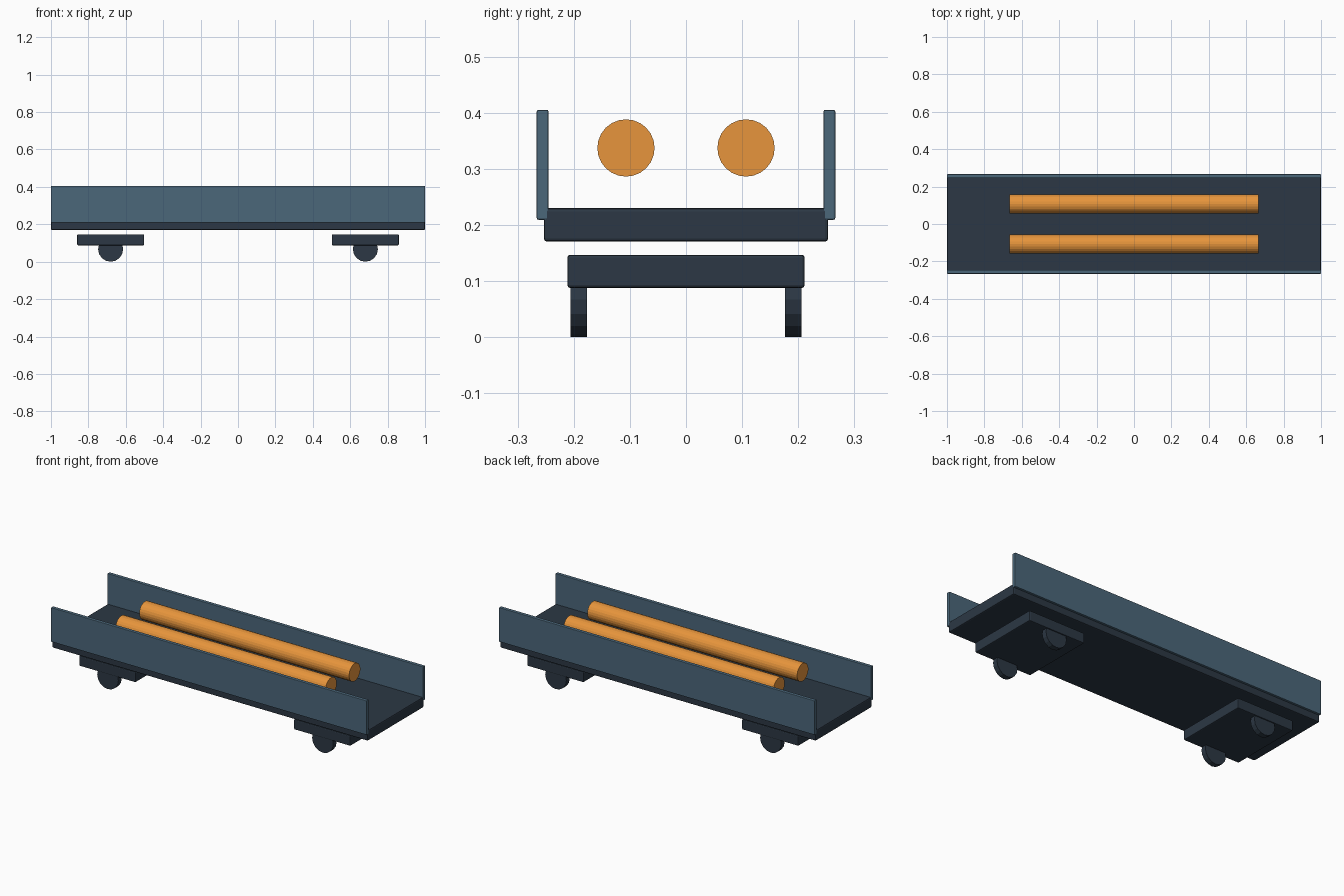
import bpy
import math

if "Cube" in bpy.data.objects:
    bpy.data.objects.remove(bpy.data.objects["Cube"])


def material(name, color):
    m = bpy.data.materials.new(name)
    m.diffuse_color = (*color, 1)
    m.use_nodes = True
    m.node_tree.nodes["Principled BSDF"].inputs["Base Color"].default_value = m.diffuse_color
    return m


DARK = material("dark_steel", (0.025, 0.039, 0.058))
BLUE = material("blue_panel", (0.07, 0.135, 0.195))
ORANGE = material("orange_load", (0.80, 0.30, 0.045))


def box(name, center, size, mat, bevel):
    bpy.ops.mesh.primitive_cube_add(size=1, location=center)
    o = bpy.context.object
    o.name = name
    o.scale = size
    bpy.ops.object.transform_apply(location=False, rotation=False, scale=True)
    o.data.materials.append(mat)
    b = o.modifiers.new("edge_bevel", 'BEVEL')
    b.width = bevel
    b.segments = 2
    return o


def cylinder(name, center, radius, length, rot, sides, mat):
    bpy.ops.mesh.primitive_cylinder_add(vertices=sides, radius=radius, depth=length,
                                        location=center, rotation=rot)
    o = bpy.context.object
    o.name = name
    o.data.materials.append(mat)
    return o


# Wagon floor
box("deck", (0, 0, 0.20), (2, 0.507, 0.06), DARK, 0.006)

for s, side in ((-1, "front"), (1, "back")):
    # Long side panels
    box(f"{side}_side_panel", (0, s * 0.2555, 0.307), (2, 0.021, 0.196), BLUE, 0.003)
    # Long round load lying between the panels
    cylinder(f"{side}_load_tube", (0, s * 0.107, 0.337), 0.051, 1.33,
             (0, math.pi / 2, 0), 24, ORANGE)

for e, end in ((-1, "left"), (1, "right")):
    # Bogie blocks with a wheel at each side
    box(f"{end}_bogie", (e * 0.681, 0, 0.117), (0.358, 0.423, 0.059), DARK, 0.005)
    for s, side in ((-1, "front"), (1, "back")):
        cylinder(f"{end}_{side}_wheel", (e * 0.681, s * 0.191, 0.067), 0.067, 0.03,
                 (math.pi / 2, 0, 0), 16, DARK)
